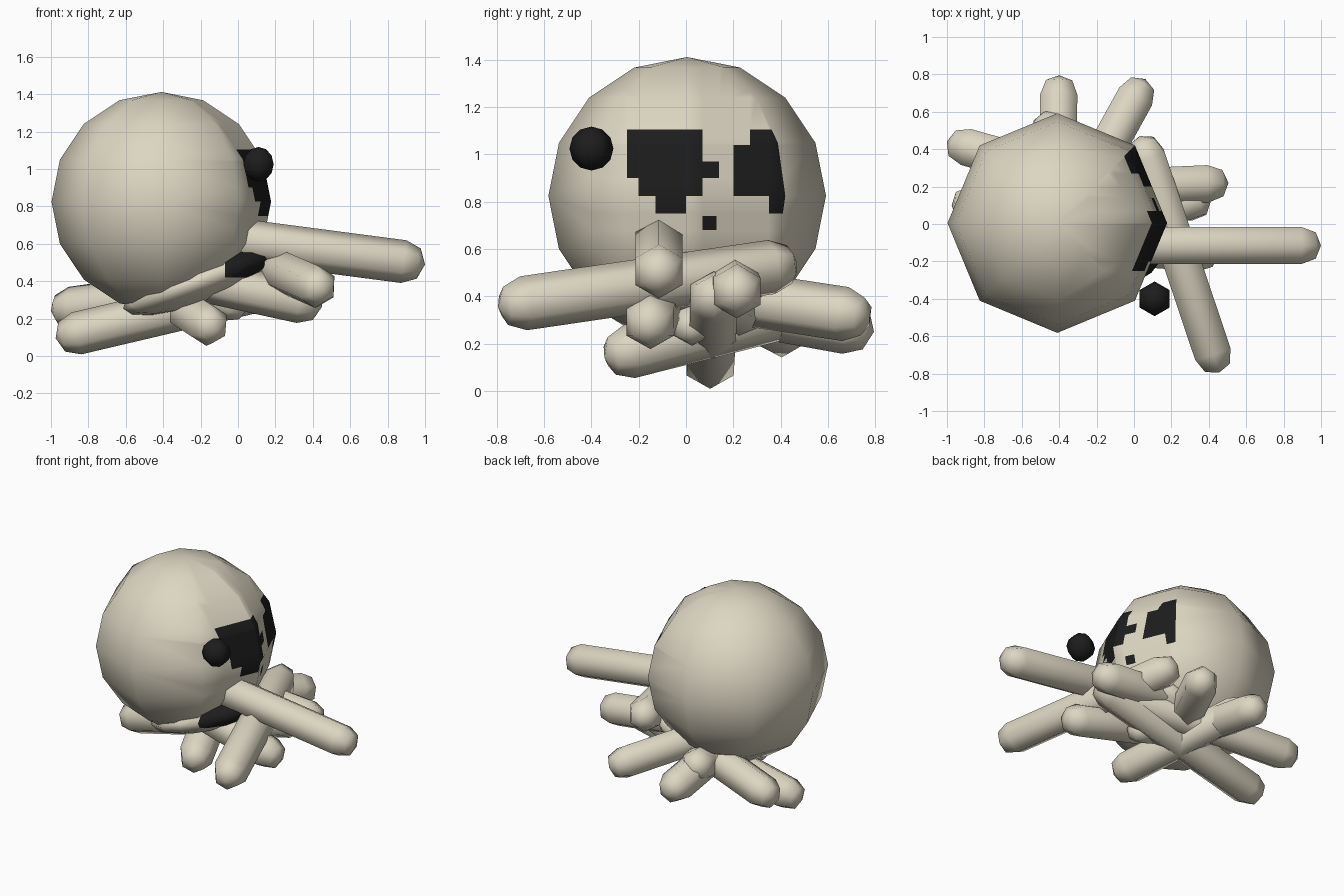
import bpy, bmesh, math
from mathutils import Vector, Matrix

if "Cube" in bpy.data.objects:
    bpy.data.objects.remove(bpy.data.objects["Cube"])


def material(name, rgb):
    m = bpy.data.materials.new(name)
    m.diffuse_color = (*rgb, 1)
    m.use_nodes = True
    m.node_tree.nodes["Principled BSDF"].inputs["Base Color"].default_value = m.diffuse_color
    return m


BONE = material("bone", (0.72, 0.67, 0.54))
BLACK = material("black", (0.012, 0.012, 0.012))


def finish(name, bm, mats):
    bmesh.ops.recalc_face_normals(bm, faces=bm.faces[:])
    for f in bm.faces:
        f.smooth = True
    me = bpy.data.meshes.new(name)
    bm.to_mesh(me)
    bm.free()
    for m in mats:
        me.materials.append(m)
    ob = bpy.data.objects.new(name, me)
    bpy.context.collection.objects.link(ob)
    return ob


def sphere(seg, rings, matrix):
    bm = bmesh.new()
    bmesh.ops.create_uvsphere(bm, u_segments=seg, v_segments=rings, radius=1, matrix=matrix)
    return bm


def cut(bm, co, no, test):
    """Split the faces passing the test along a plane."""
    faces = [f for f in bm.faces if test(f.calc_center_median())]
    geom = set(faces)
    for f in faces:
        geom.update(f.edges)
        geom.update(f.verts)
    bmesh.ops.bisect_plane(bm, geom=list(geom), dist=1e-5, plane_co=co, plane_no=no)


# Skull: low-poly sphere with pixel-like eye sockets cut into the +x side
R = 0.587
bm = sphere(8, 8, Matrix.Translation((-0.41, 0.005, 0.825)) @ Matrix.Scale(R, 4))
sockets = [(-0.25, 0.07, 0.90, 1.105), (-0.20, 0.07, 0.825, 0.90),
           (-0.13, 0.0, 0.75, 0.825), (0.07, 0.14, 0.90, 0.97),
           (0.20, 0.5, 0.825, 1.04), (0.27, 0.5, 1.04, 1.105),
           (0.35, 0.5, 0.75, 0.825), (0.07, 0.13, 0.68, 0.74)]


def front_side(c):
    return c.x > -0.2 and abs(c.y) < c.x + 0.43


for y in sorted({v for s in sockets for v in s[:2] if v < 0.45}):
    cut(bm, (0, y, 0), (0, 1, 0), front_side)
for z in sorted({v for s in sockets for v in s[2:]}):
    cut(bm, (0, 0, z), (0, 0, 1), front_side)
for f in bm.faces:
    c = f.calc_center_median()
    if front_side(c) and any(a < c.y < b and d < c.z < e for a, b, d, e in sockets):
        f.material_index = 1
finish("skull", bm, [BONE, BLACK])

# Jaw: flattened tilted sphere with one dark patch on its -y side
jaw = (Matrix.Translation((-0.2, 0, 0.405)) @ Matrix.Rotation(math.radians(-20), 4, 'Y')
       @ Matrix.Diagonal((0.44, 0.37, 0.12, 1)))
bm = sphere(16, 8, jaw)
for co, no in [((-0.07, 0, 0), (1, 0, 0)), ((0, 0, 0.42), (0, 0, 1)), ((0, -0.15, 0), (0, 1, 0))]:
    cut(bm, co, no, lambda c: True)
for f in bm.faces:
    c = f.calc_center_median()
    if c.x > -0.07 and c.y < -0.15 and c.z > 0.42:
        f.material_index = 1
finish("jaw", bm, [BONE, BLACK])

# Floating dark ball
finish("small_ball", sphere(6, 6, Matrix.Translation((0.11, -0.4, 1.025))
                            @ Matrix.Scale(0.093, 4)), [BLACK])


def bone(name, tip, root, r=0.115):
    """Six-sided capsule between two extreme points, one hexagon corner upward."""
    a, b = Vector(tip), Vector(root)
    d = (b - a).normalized()
    side = d.cross(Vector((0, 0, 1))).normalized()
    up = side.cross(d)
    length = (b - a).length
    k = r * 0.707
    bm = bmesh.new()
    rings = []
    for t, rad in [(r - k, k), (r, r), (length - r, r), (length - r + k, k)]:
        rings.append([bm.verts.new(a + d * t + rad * (up * math.cos(i * math.pi / 3)
                                                      + side * math.sin(i * math.pi / 3)))
                      for i in range(6)])
    for p, q in zip(rings, rings[1:]):
        for i in range(6):
            j = (i + 1) % 6
            bm.faces.new((p[i], p[j], q[j], q[i]))
    for co, ring in ((a, rings[0]), (b, rings[-1])):
        pole = bm.verts.new(co)
        for i in range(6):
            bm.faces.new((pole, ring[i], ring[(i + 1) % 6]))
    finish(name, bm, [BONE])


# Loose pile of bones below the skull
pile = [((1.0, -0.115, 0.49), (-0.3, -0.115, 0.66)),
        ((0.455, -0.795, 0.355), (0.03, 0.47, 0.54)),
        ((-1.0, 0.44, 0.24), (0.25, 0.09, 0.42)),
        ((-0.975, 0.1, 0.095), (0.41, 0.12, 0.42)),
        ((-0.4, 0.795, 0.25), (-0.42, -0.2, 0.43)),
        ((0.06, 0.775, 0.31), (-0.45, -0.15, 0.45)),
        ((0.505, 0.22, 0.41), (-0.4, 0.18, 0.5)),
        ((0.45, -0.16, 0.265), (-0.4, -0.1, 0.45)),
        ((-0.12, -0.345, 0.14), (-0.48, 0.6, 0.38)),
        ((0.05, 0.02, 0.25), (-0.5, 0.05, 0.42))]
for n, (tip, root) in enumerate(pile):
    bone(f"bone_{n + 1}", tip, root, 0.09 if n == 9 else 0.115)
